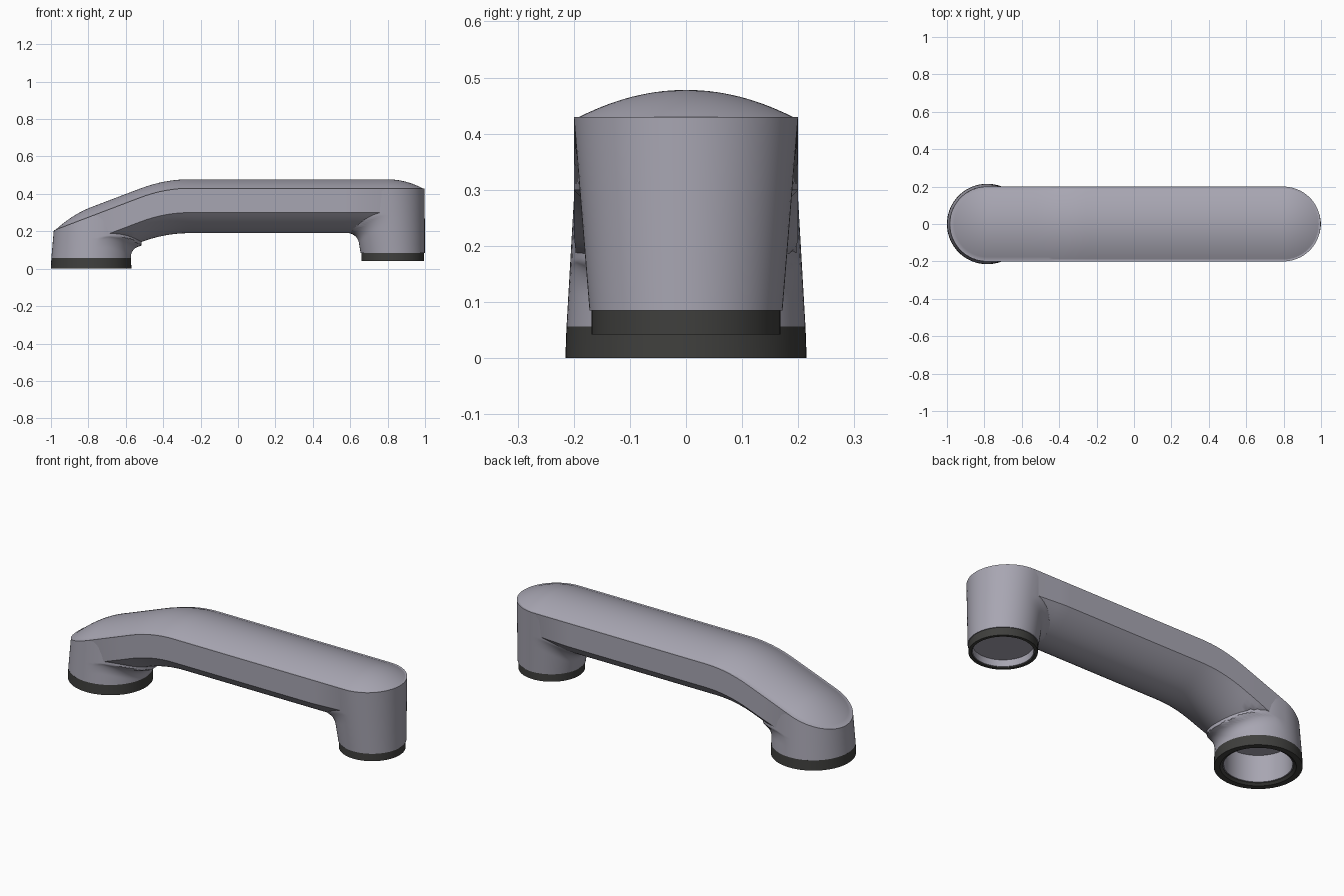
import bpy, bmesh, math

if "Cube" in bpy.data.objects:
    bpy.data.objects.remove(bpy.data.objects["Cube"])

SEG = 72                       # segments round each post
LEFT, RIGHT, R = -0.785, 0.798, 0.2   # spine ends and half width


def material(name, rgb):
    m = bpy.data.materials.new(name)
    m.use_nodes = True
    m.diffuse_color = (*rgb, 1)
    bsdf = m.node_tree.nodes["Principled BSDF"]
    bsdf.inputs["Base Color"].default_value = (*rgb, 1)
    bsdf.inputs["Roughness"].default_value = 0.5
    return m


GREY = material("lavender grey", (0.39, 0.38, 0.445))
DARK = material("dark rubber", (0.05, 0.05, 0.047))


def loft(name, rings, mat, close=False):
    """Skin a list of equal closed rings, optionally joining last to first."""
    bm = bmesh.new()
    vs = [[bm.verts.new(p) for p in ring] for ring in rings]
    pairs = list(zip(vs, vs[1:])) + ([(vs[-1], vs[0])] if close else [])
    for a, b in pairs:
        n = len(a)
        for i in range(n):
            j = (i + 1) % n
            bm.faces.new((a[i], a[j], b[j], b[i]))
    bmesh.ops.remove_doubles(bm, verts=bm.verts, dist=1e-5)
    bmesh.ops.recalc_face_normals(bm, faces=bm.faces)
    me = bpy.data.meshes.new(name)
    bm.to_mesh(me)
    bm.free()
    me.materials.append(mat)
    ob = bpy.data.objects.new(name, me)
    bpy.context.collection.objects.link(ob)
    bpy.ops.object.select_all(action="DESELECT")
    ob.select_set(True)
    bpy.context.view_layer.objects.active = ob
    bpy.ops.object.shade_smooth_by_angle(angle=math.radians(25))
    return ob


def edge_z(x):
    """Height of the top edge: level, then a rounded bend sloping down."""
    slope, level, k = 0.205 + 0.38 * (x + 0.985), 0.43, 0.05
    h = max(k - abs(slope - level), 0) / k
    return min(slope, level) - h * h * k / 4


def under_z(x, t):
    """Height of the rounded underside at fraction t of the half width."""
    return edge_z(x) - 0.13 - 0.11 * (1 - t * t)


# Stadium outline as (spine point, outward direction) pairs
N, ARC = 48, 32
xs = [LEFT + (RIGHT - LEFT) * i / N for i in range(N + 1)]
outline = [(x, 0, 1) for x in reversed(xs)]
outline += [(LEFT, -math.sin(math.pi * i / ARC), math.cos(math.pi * i / ARC)) for i in range(1, ARC)]
outline += [(x, 0, -1) for x in xs]
outline += [(RIGHT, math.sin(math.pi * i / ARC), -math.cos(math.pi * i / ARC)) for i in range(1, ARC)]


def top_ring(t, rise):
    pts = []
    for sx, dx, dy in outline:
        x = sx + dx * R * t
        pts.append((x, dy * R * t, edge_z(x) + rise))
    return pts


def lower_ring(t):
    pts = []
    for sx, dx, dy in outline:
        # tuck the beam ends inside the posts
        tuck = 0.08 * max(0, min(1, (sx - 0.6) / 0.2)) + 0.03 * max(0, min(1, (-0.6 - sx) / 0.15))
        w = R * t * (1 - tuck)
        x = sx + dx * w
        z = under_z(x, t)
        if x < -0.61:
            z = max(z, 0.18)
        pts.append((x, dy * w, min(z, edge_z(x) - 0.01)))
    return pts


# Grip: domed top, narrow rim, side walls and rounded underside
rings = [top_ring(0.95 * i / 14, 0.048 * (1 - (i / 14) ** 2)) for i in range(15)]
rings.append(top_ring(1, 0))
rings += [lower_ring(1 - i / 12) for i in range(13)]
loft("grip", rings, GREY)


def circle(cx, r, z):
    return [(cx + r * math.cos(2 * math.pi * i / SEG), r * math.sin(2 * math.pi * i / SEG), z)
            for i in range(SEG)]


def post(name, top_x, low_x, low_r, low_z, inward, fillet, cup):
    """Tapered post flaring into the grip, with a hollow cup below."""
    rings, steps = [], 48
    for s in range(steps + 1):
        v = 1 - s / steps
        cx = low_x + (top_x - low_x) * v
        r = low_r + (R - low_r) * v
        ring = []
        for i in range(SEG):
            a = 2 * math.pi * i / SEG
            c, y = math.cos(a), r * math.sin(a)
            x = cx + r * c
            z = low_z + (edge_z(top_x + R * c) - 0.001 - low_z) * v
            facing = max(0, c * inward)
            if facing > 0:
                t = (z - under_z(x, min(1, abs(y) / R)) + fillet) / fillet
                t = max(0, min(1, t))
                x += inward * math.sqrt(facing) * fillet * (1 - math.sqrt(1 - t * t))
            ring.append((x, y, z))
        rings.append(ring)
    rings += [circle(low_x, r, z) for r, z in cup]
    loft(name, rings, GREY)


post("right_post", LEFT, LEFT, 0.213, 0.055, 1, 0.06,
     [(0.18, 0.055), (0.18, 0.012), (0.167, 0.012), (0.167, 0.16), (0, 0.16)])
post("left_post", RIGHT, 0.827, 0.172, 0.085, -1, 0.05,
     [(0.155, 0.085), (0.155, 0.048), (0.148, 0.048), (0.148, 0.085), (0, 0.085)])

# Rubber foot rings
for name, cx, profile in (
    ("right_foot_ring", LEFT, [(0.213, 0.056), (0.215, 0), (0.185, 0), (0.172, 0.01), (0.172, 0.056)]),
    ("left_foot_ring", 0.827, [(0.168, 0.086), (0.168, 0.042), (0.152, 0.042), (0.152, 0.086)]),
):
    loft(name, [circle(cx, r, z) for r, z in profile], DARK, close=True)
